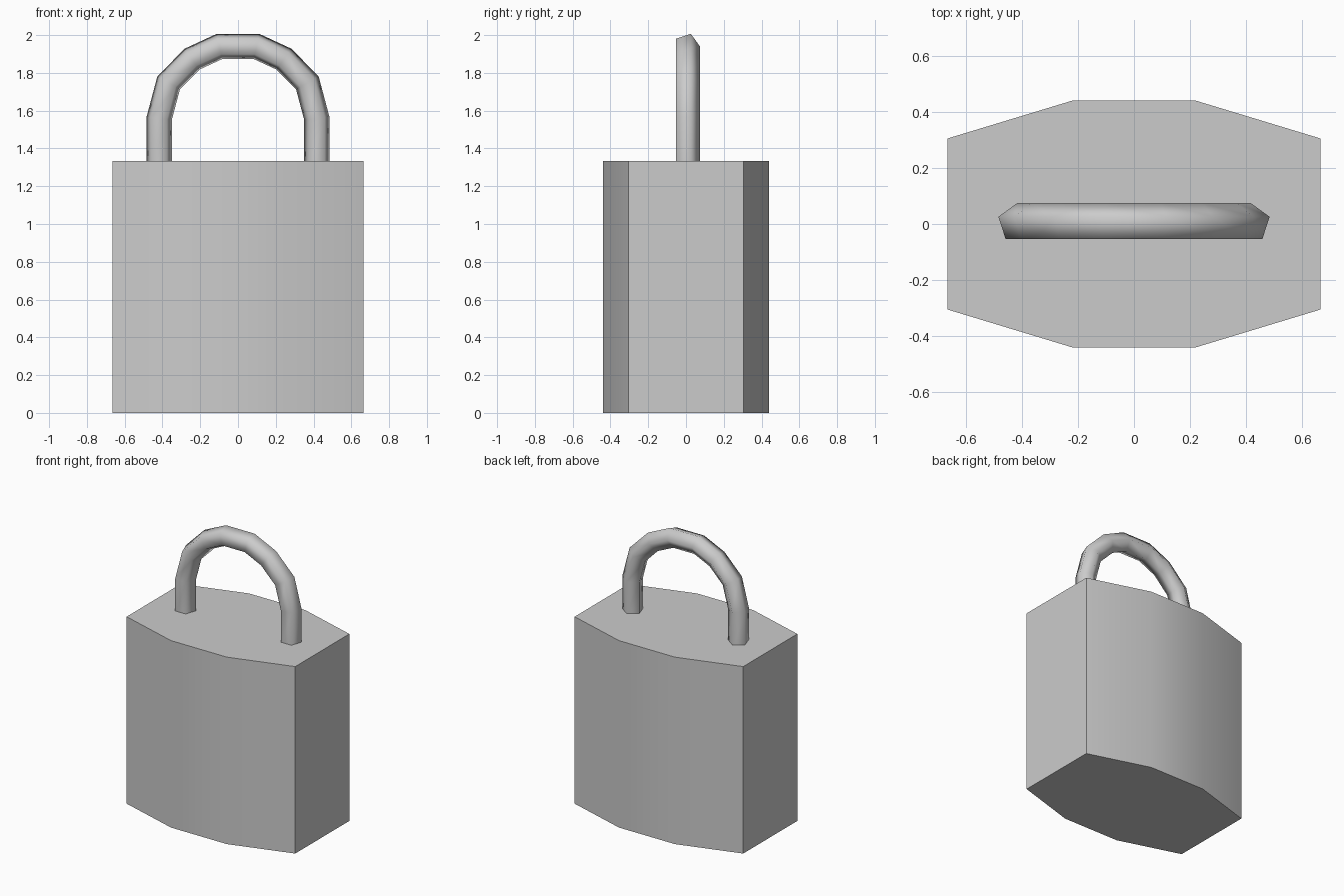
import bpy, bmesh
from math import cos, sin, radians
from mathutils import Vector

cube = bpy.data.objects.get("Cube")
if cube:
    bpy.data.objects.remove(cube, do_unlink=True)

grey = bpy.data.materials.new("grey metal")
grey.use_nodes = True
colour = (0.6, 0.6, 0.6, 1)
grey.diffuse_color = colour
grey.node_tree.nodes["Principled BSDF"].inputs["Base Color"].default_value = colour


def loft(name, rings, smooth_angle):
    """Skin a list of closed rings, cap both ends and smooth the result."""
    bm = bmesh.new()
    rows = [[bm.verts.new(p) for p in ring] for ring in rings]
    for a, b in zip(rows, rows[1:]):
        for i in range(len(a)):
            j = (i + 1) % len(a)
            bm.faces.new((a[i], a[j], b[j], b[i]))
    bm.faces.new(rows[0])
    bm.faces.new(rows[-1])
    bmesh.ops.recalc_face_normals(bm, faces=bm.faces)
    mesh = bpy.data.meshes.new(name)
    bm.to_mesh(mesh)
    bm.free()
    mesh.materials.append(grey)
    obj = bpy.data.objects.new(name, mesh)
    bpy.context.collection.objects.link(obj)
    bpy.ops.object.select_all(action='DESELECT')
    obj.select_set(True)
    bpy.context.view_layer.objects.active = obj
    bpy.ops.object.shade_smooth_by_angle(angle=radians(smooth_angle))
    return obj


# Lock body: bulging eight-sided outline, extruded upward
half = [(0.665, -0.305), (0.665, 0.305), (0.22, 0.44)]
outline = half + [(-x, y) for x, y in reversed(half)] + [(-0.22, -0.44), (0.22, -0.44)]
loft("lock_body", [[(x, y, z) for x, y in outline] for z in (0, 1.333)], 30)

# Shackle: five-sided tube swept along a mirrored arch, with mitred corners
side = [(0.417, 1.3), (0.417, 1.56), (0.367, 1.748), (0.243, 1.873), (0.098, 1.94)]
path = [Vector(p) for p in side + [(-x, z) for x, z in reversed(side)]]
rings = []
for i, p in enumerate(path):
    before = (p - path[i - 1]).normalized() if i else Vector((0, 1))
    after = (path[i + 1] - p).normalized() if i < len(path) - 1 else before
    tangent = (before + after).normalized()
    out = Vector((tangent.y, -tangent.x)) / tangent.dot(after)
    ring = []
    for k in range(5):
        a = radians(90 + 72 * k)
        q = p + out * 0.07 * cos(a)
        ring.append((q.x, 0.004 + 0.07 * sin(a), q.y))
    rings.append(ring)
loft("shackle", rings, 80)
